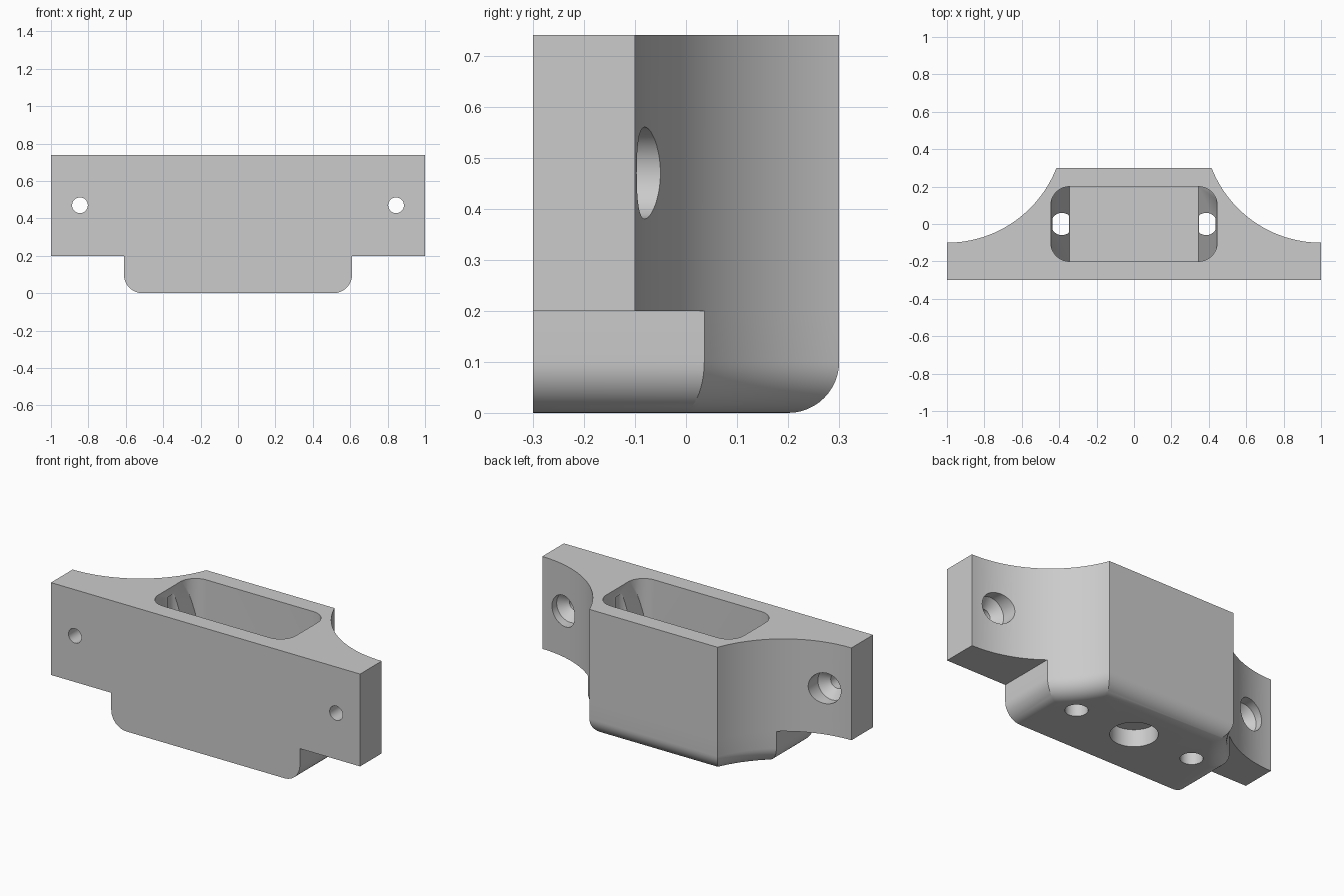
import bpy, bmesh
from math import sin, cos, asin, acos, pi

cube = bpy.data.objects.get("Cube")
if cube:
    bpy.data.objects.remove(cube, do_unlink=True)

TOP, STEP, FLOOR = 0.74, 0.2, 0.25      # heights
FRONT, BACK, BASE = -0.3, 0.3, 0.61     # plan limits
R = 0.628                               # scoop radius
CY = R - 0.1                            # scoop centre is (1, CY)
FILLET = 0.1

grey = bpy.data.materials.new("plain_grey")
grey.use_nodes = True
grey.diffuse_color = (0.6, 0.6, 0.6, 1)
grey.node_tree.nodes["Principled BSDF"].inputs["Base Color"].default_value = (0.6, 0.6, 0.6, 1)


def make_object(name, bm):
    bmesh.ops.remove_doubles(bm, verts=bm.verts, dist=1e-5)
    bmesh.ops.recalc_face_normals(bm, faces=bm.faces)
    mesh = bpy.data.meshes.new(name)
    bm.to_mesh(mesh)
    bm.free()
    mesh.materials.append(grey)
    obj = bpy.data.objects.new(name, mesh)
    bpy.context.collection.objects.link(obj)
    return obj


def scoop(d, t0, t1, n):
    r = R + d
    ts = [t0 + (t1 - t0) * i / n for i in range(n + 1)]
    return [(1 - r * sin(t), CY - r * cos(t)) for t in ts]


def mirrored(half):
    return half + [(-x, y) for x, y in reversed(half)]


def base_half(d):
    t0 = asin((1 - BASE + d) / (R + d))
    t1 = acos((CY - BACK + d) / (R + d))
    return [(BASE - d, FRONT)] + scoop(d, t0, t1, 16)


def ring(bm, pts, z):
    return [bm.verts.new((x, y, z)) for x, y in pts]


def bridge(bm, a, b):
    for i in range(len(a)):
        j = (i + 1) % len(a)
        bm.faces.new((a[i], a[j], b[j], b[i]))


def prism(bm, pts, z0, z1):
    a, b = ring(bm, pts, z0), ring(bm, pts, z1)
    bridge(bm, a, b)
    bm.faces.new(a)
    bm.faces.new(b)


def circle(cx, cy, r, n=40):
    return [(cx + r * cos(2 * pi * i / n), cy + r * sin(2 * pi * i / n)) for i in range(n)]


# Body: filleted base, then the full-width winged block above it
bm = bmesh.new()
previous = None
for i in range(13):
    a = pi / 2 * i / 12
    loop = ring(bm, mirrored(base_half(FILLET * (1 - sin(a)))), FILLET * (1 - cos(a)))
    if previous:
        bridge(bm, previous, loop)
    else:
        bm.faces.new(loop)
    previous = loop
rim = ring(bm, mirrored(base_half(0)), STEP)
bridge(bm, previous, rim)

wing = [(1, FRONT)] + scoop(0, 0, asin((1 - BASE) / R), 16)
outline = mirrored([(BASE, FRONT)] + wing[:-1] + base_half(0)[1:])
low, high = ring(bm, outline, STEP), ring(bm, outline, TOP)
bridge(bm, low, high)
bm.faces.new(high)
for side in (1, -1):
    pts = [(BASE, FRONT)] + wing
    bm.faces.new(ring(bm, [(side * x, y) for x, y in pts], STEP))
body = make_object("mounting_block", bm)

cutters = []

# Pocket: rounded opening with steep sloping ends
bm = bmesh.new()
corners = []
for k, (cx, cy) in enumerate(((0.345, 0.1), (-0.345, 0.1), (-0.345, -0.1), (0.345, -0.1))):
    for i in range(11):
        a = pi / 2 * (k + i / 10)
        corners.append((cx + 0.1 * cos(a), cy + 0.1 * sin(a)))
prism(bm, corners, FLOOR, TOP + 0.05)
for side in (1, -1):
    cut = bmesh.ops.bisect_plane(
        bm, geom=bm.verts[:] + bm.edges[:] + bm.faces[:], plane_co=(side * 0.345, 0, FLOOR + 0.001),
        plane_no=(side * (TOP - FLOOR), 0, -0.1), clear_outer=True)
    edges = [e for e in cut["geom_cut"] if isinstance(e, bmesh.types.BMEdge)]
    bmesh.ops.holes_fill(bm, edges=edges, sides=0)
cutters.append(make_object("pocket_cutter", bm))

# Blind round recess underneath
bm = bmesh.new()
prism(bm, circle(0, 0, 0.125, 64), -0.1, 0.1)
cutters.append(make_object("recess_cutter", bm))

for side in (1, -1):
    # Vertical passages, round below and flat-sided where they meet the pocket
    bm = bmesh.new()
    prism(bm, circle(side * 0.385, 0, 0.06), -0.1, 0.15)
    cutters.append(make_object("passage_cutter", bm))
    bm = bmesh.new()
    d_shape = [(side * max(x, 0.347), y) for x, y in circle(0.385, 0, 0.0595)]
    prism(bm, d_shape, 0.12, 0.7)
    cutters.append(make_object("passage_top_cutter", bm))
    # Screw holes with countersunk backs
    bm = bmesh.new()
    loops = []
    for r, y in ((0.042, -0.4), (0.042, -0.19), (0.09, -0.14), (0.09, 0.1)):
        loops.append([bm.verts.new((x, y, z)) for x, z in circle(side * 0.845, 0.47, r)])
    for a, b in zip(loops, loops[1:]):
        bridge(bm, a, b)
    bm.faces.new(loops[0])
    bm.faces.new(loops[-1])
    cutters.append(make_object("screw_cutter", bm))

# Cut every opening, then drop the cutters
bpy.ops.object.select_all(action='DESELECT')
bpy.context.view_layer.objects.active = body
body.select_set(True)
for cutter in cutters:
    cutter.hide_render = True
    mod = body.modifiers.new(cutter.name, 'BOOLEAN')
    mod.operation = 'DIFFERENCE'
    mod.solver = 'EXACT'
    mod.object = cutter
    bpy.ops.object.modifier_apply(modifier=mod.name)
    bpy.data.objects.remove(cutter, do_unlink=True)
bpy.ops.object.shade_smooth_by_angle(angle=pi / 7)
